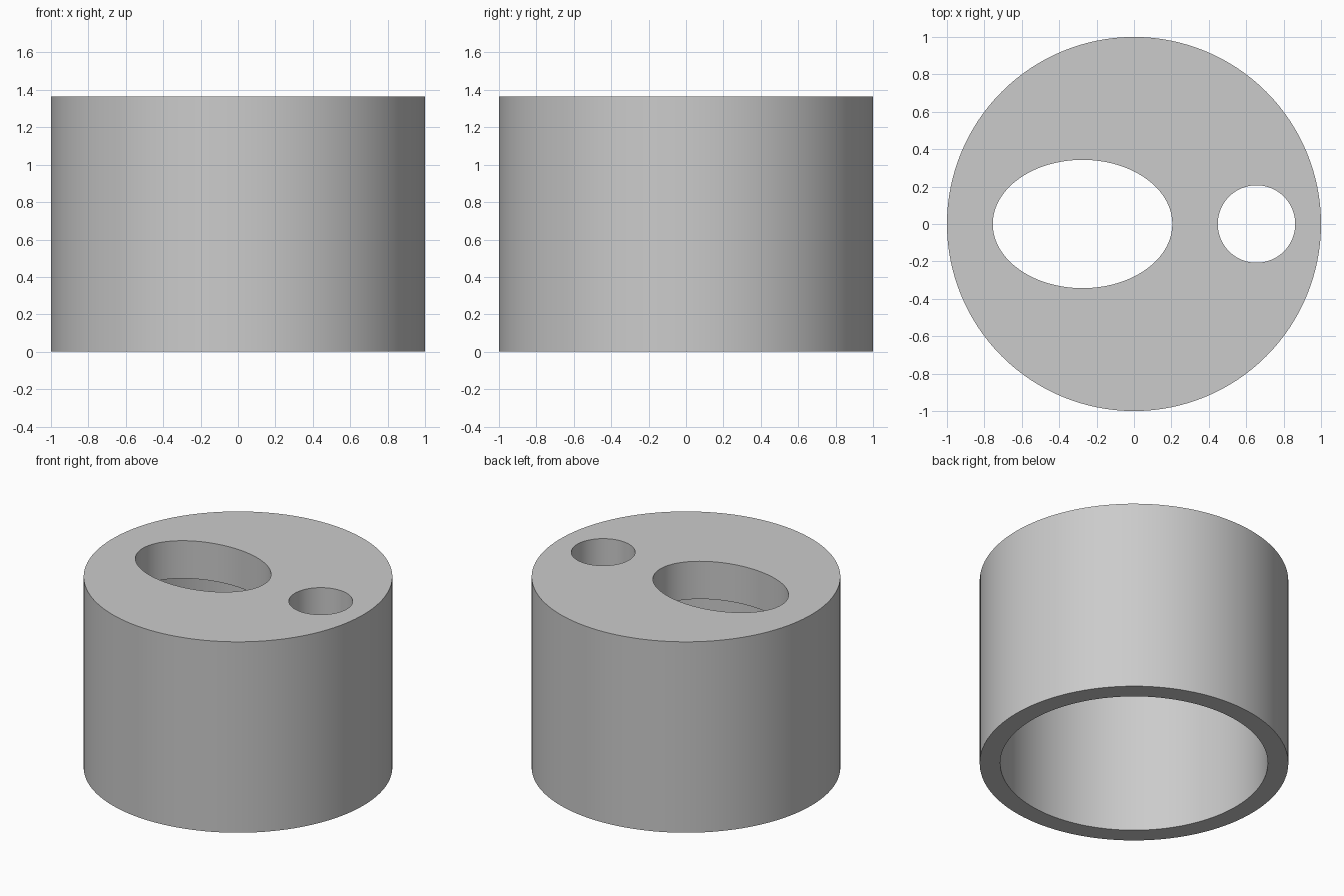
import bpy
import math

if "Cube" in bpy.data.objects:
    bpy.data.objects.remove(bpy.data.objects["Cube"], do_unlink=True)

HEIGHT = 1.365
LID = 0.27        # thickness of the closed top
INNER = 0.867     # cavity radius

grey = bpy.data.materials.new("light grey")
grey.use_nodes = True
colour = (0.6, 0.6, 0.6, 1)
grey.diffuse_color = colour
grey.node_tree.nodes["Principled BSDF"].inputs["Base Color"].default_value = colour


def cylinder(name, rx, ry, bottom, top, x=0):
    bpy.ops.mesh.primitive_cylinder_add(
        vertices=128, radius=1, depth=1, location=(x, 0, (bottom + top) / 2))
    obj = bpy.context.object
    obj.name = name
    obj.scale = (rx, ry, top - bottom)
    bpy.ops.object.transform_apply(location=True, rotation=False, scale=True)
    obj.data.materials.append(grey)
    return obj


# Outer body
body = cylinder("cap_body", 1, 1, 0, HEIGHT)

# Cavity open at the bottom, oval opening and round opening through the lid
ceiling = HEIGHT - LID
cutters = [
    cylinder("cavity_cutter", INNER, INNER, -0.2, ceiling),
    cylinder("oval_hole_cutter", 0.48, 0.343, ceiling - 0.1, HEIGHT + 0.2, -0.275),
    cylinder("round_hole_cutter", 0.207, 0.207, ceiling - 0.1, HEIGHT + 0.2, 0.655),
]

bpy.ops.object.select_all(action="DESELECT")
body.select_set(True)
bpy.context.view_layer.objects.active = body
for cutter in cutters:
    cutter.hide_render = True
    cut = body.modifiers.new(cutter.name, "BOOLEAN")
    cut.operation = "DIFFERENCE"
    cut.solver = "EXACT"
    cut.object = cutter
    bpy.ops.object.modifier_apply(modifier=cut.name)
    bpy.data.objects.remove(cutter, do_unlink=True)

# Smooth walls with crisp rims
bpy.ops.object.shade_smooth_by_angle(angle=math.radians(30))
